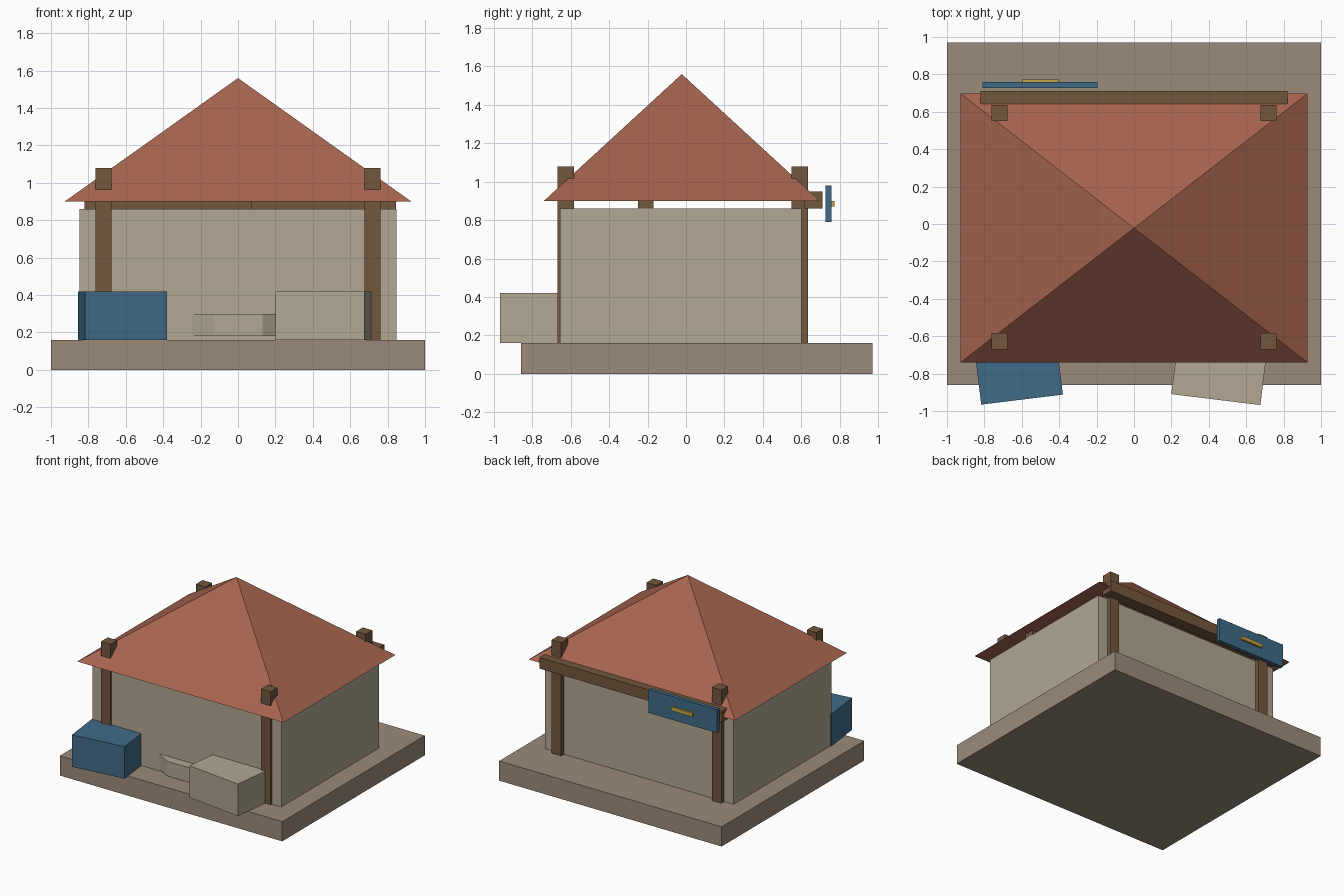
import bpy, bmesh, math
from mathutils import Vector

if "Cube" in bpy.data.objects:
    bpy.data.objects.remove(bpy.data.objects["Cube"])


def material(name, rgb):
    m = bpy.data.materials.new(name)
    m.diffuse_color = (*rgb, 1)
    m.use_nodes = True
    m.node_tree.nodes["Principled BSDF"].inputs["Base Color"].default_value = m.diffuse_color
    return m


STONE = material("stone", (0.33, 0.26, 0.195))
PLASTER = material("plaster", (0.445, 0.39, 0.287))
TILE = material("roof_tile", (0.39, 0.13, 0.078))
WOOD = material("wood", (0.17, 0.095, 0.048))
BLUE = material("blue_paint", (0.051, 0.147, 0.242))
GOLD = material("gold", (0.58, 0.38, 0.06))


def finish(name, bm, mat):
    bmesh.ops.recalc_face_normals(bm, faces=bm.faces)
    mesh = bpy.data.meshes.new(name)
    bm.to_mesh(mesh)
    bm.free()
    mesh.materials.append(mat)
    ob = bpy.data.objects.new(name, mesh)
    bpy.context.collection.objects.link(ob)
    return ob


def box(name, x, y, z, mat, turn=0):
    """Box from (min, max) ranges, turned about its own vertical axis."""
    bm = bmesh.new()
    bmesh.ops.create_cube(bm, size=1)
    bmesh.ops.scale(bm, vec=[r[1] - r[0] for r in (x, y, z)], verts=bm.verts)
    ob = finish(name, bm, mat)
    ob.location = Vector([(r[0] + r[1]) / 2 for r in (x, y, z)])
    ob.rotation_euler.z = math.radians(turn)
    return ob


# Plinth and house body
box("plinth", (-1, 1), (-0.86, 0.97), (0, 0.16), STONE)
box("house_walls", (-0.848, 0.848), (-0.655, 0.60), (0.16, 0.86), PLASTER)

# Pyramid roof
bm = bmesh.new()
eaves = [bm.verts.new((x, y, 0.90)) for x, y in
         ((-0.927, -0.74), (0.927, -0.74), (0.927, 0.697), (-0.927, 0.697))]
apex = bm.verts.new((0, -0.022, 1.56))
bm.faces.new(eaves)
for i in range(4):
    bm.faces.new((eaves[i], eaves[(i + 1) % 4], apex))
finish("roof", bm, TILE)

# Corner posts poking through the roof
for side, cx in (("left", -0.72), ("right", 0.72)):
    for end, cy in (("front", -0.627), ("back", 0.593)):
        box(f"{end}_{side}_post", (cx - 0.043, cx + 0.043),
            (cy - 0.043, cy + 0.043), (0.16, 1.08), WOOD)

# Beams under the eaves
box("back_beam", (-0.82, 0.82), (0.615, 0.71), (0.86, 0.95), WOOD)
box("inner_beam", (0.07, 0.845), (-0.25, -0.17), (0.86, 0.95), WOOD)

# Crates in front of the house
box("blue_crate", (-0.838, -0.398), (-0.94, -0.62), (0.16, 0.42), BLUE, 7)
box("plain_crate", (0.217, 0.697), (-0.94, -0.62), (0.16, 0.42), PLASTER, -7)

# Faceted ledge on the front wall
bm = bmesh.new()
face = bm.faces.new([bm.verts.new((x, y, 0.18)) for x, y in
                     ((-0.255, -0.65), (-0.13, -0.73), (0.13, -0.73), (0.255, -0.65))])
top = bmesh.ops.extrude_face_region(bm, geom=[face])["geom"]
bmesh.ops.translate(bm, vec=(0, 0, 0.12),
                    verts=[v for v in top if isinstance(v, bmesh.types.BMVert)])
finish("front_ledge", bm, PLASTER)

# Hanging board on the back
box("sign_board", (-0.81, -0.195), (0.727, 0.758), (0.79, 0.98), BLUE)
box("sign_bar", (-0.60, -0.405), (0.755, 0.773), (0.87, 0.90), GOLD)
